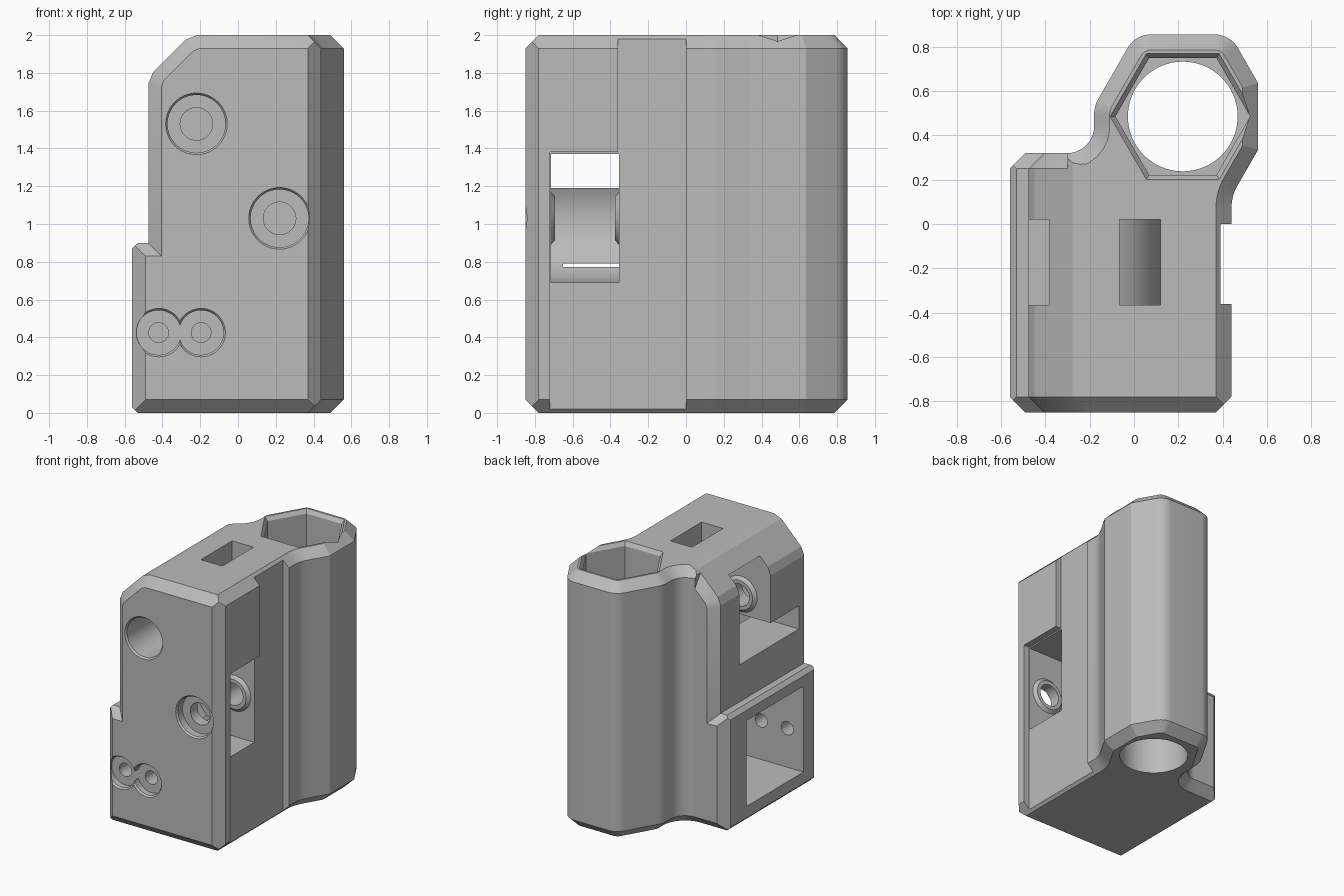
import bpy, bmesh
from math import sin, cos, tan, radians, pi
from mathutils import Vector, Matrix

default = bpy.data.objects.get("Cube")
if default:
    bpy.data.objects.remove(default, do_unlink=True)

C = 0.07                      # main chamfer size
SEG = 64
grey = bpy.data.materials.new("plain_grey")
grey.use_nodes = True
grey.diffuse_color = (0.5, 0.5, 0.5, 1)
grey.node_tree.nodes["Principled BSDF"].inputs["Base Color"].default_value = (0.5, 0.5, 0.5, 1)


def finish(name, bm):
    bmesh.ops.remove_doubles(bm, verts=bm.verts, dist=1e-5)
    bmesh.ops.recalc_face_normals(bm, faces=bm.faces)
    mesh = bpy.data.meshes.new(name)
    bm.to_mesh(mesh)
    bm.free()
    ob = bpy.data.objects.new(name, mesh)
    bpy.context.collection.objects.link(ob)
    return ob


def slice_off(bm, n, d):
    """Remove everything beyond the plane n.p = d and cap the opening."""
    n = Vector(n)
    geom = bm.verts[:] + bm.edges[:] + bm.faces[:]
    bmesh.ops.bisect_plane(bm, geom=geom, dist=1e-6, plane_co=n * (d / n.length_squared),
                           plane_no=n, clear_outer=True)
    bmesh.ops.holes_fill(bm, edges=[e for e in bm.edges if e.is_boundary], sides=0)


def block(name, lo, hi, chamfers=(), planes=()):
    """Box with chamfered edges; each chamfer is (direction, size)."""
    lo, hi = Vector(lo), Vector(hi)
    bm = bmesh.new()
    bmesh.ops.create_cube(bm, size=1, matrix=Matrix.Translation((lo + hi) / 2)
                          @ Matrix.Diagonal((*(hi - lo), 1)))
    for n, c in chamfers:
        reach = sum(max(n[i] * lo[i], n[i] * hi[i]) for i in range(3))
        slice_off(bm, n, reach - c)
    for n, d in planes:
        slice_off(bm, n, d)
    return finish(name, bm)


def rod(name, x, z, y0, y1, r0, r1=None):
    """Round solid running front to back."""
    bm = bmesh.new()
    bmesh.ops.create_cone(bm, cap_ends=True, segments=SEG, radius1=r0, radius2=r1 or r0, depth=y1 - y0,
                          matrix=Matrix.Translation((x, (y0 + y1) / 2, z)) @ Matrix.Rotation(-pi / 2, 4, 'X'))
    return finish(name, bm)


def loft(name, sections, planes=()):
    """Solid through matching outlines at rising heights."""
    bm = bmesh.new()
    rings = [[bm.verts.new((p[0], p[1], z)) for p in pts] for pts, z in sections]
    for a, b in zip(rings, rings[1:]):
        for i in range(len(a)):
            j = (i + 1) % len(a)
            bm.faces.new((a[i], a[j], b[j], b[i]))
    bm.faces.new(rings[0][::-1])
    bm.faces.new(rings[-1])
    for n, d in planes:
        slice_off(bm, n, d)
    return finish(name, bm)


def rounded(corners, steps=8):
    pts = []
    for i, (x, y, r) in enumerate(corners):
        p = Vector((x, y))
        if not r:
            pts.append(p)
            continue
        d1 = (Vector(corners[i - 1][:2]) - p).normalized()
        d2 = (Vector(corners[(i + 1) % len(corners)][:2]) - p).normalized()
        half = d1.angle(d2) / 2
        mid = p + (d1 + d2).normalized() * (r / sin(half))
        a, b = p + d1 * (r / tan(half)) - mid, p + d2 * (r / tan(half)) - mid
        pts += [mid + a.lerp(b, k / steps).normalized() * r for k in range(steps + 1)]
    return pts


def inset(pts, c):
    out = []
    for i, p in enumerate(pts):
        d1 = (p - pts[i - 1]).normalized()
        d2 = (pts[(i + 1) % len(pts)] - p).normalized()
        n1, n2 = Vector((-d1.y, d1.x)), Vector((-d2.y, d2.x))
        out.append(p + (n1 + n2) * (c / (1 + n1.dot(n2))))
    return out


def combine(target, tool, op):
    mod = target.modifiers.new("combine", 'BOOLEAN')
    mod.operation, mod.solver, mod.object = op, 'EXACT', tool
    bpy.context.view_layer.objects.active = target
    bpy.ops.object.modifier_apply(modifier=mod.name)
    bpy.data.objects.remove(tool, do_unlink=True)


# Main block, with a rounded slope on its upper left edge
slope, slope_ends = [], []
for angle, d in ((22.5, 1.1055), (45, 1.593), (67.5, 1.931)):
    n = (-cos(radians(angle)), 0, sin(radians(angle)))
    slope.append((n, d))
    slope_ends += [((n[0], -1, n[2]), d + 0.85 - C), ((n[0], 1, n[2]), d + 0.32 - C)]
edges = [(-1, -1, 0), (1, -1, 0), (-1, 1, 0), (0, -1, -1), (0, -1, 1),
         (0, 1, -1), (0, 1, 1), (1, 0, 1), (1, 0, -1)]
body = block("carriage_body", (-0.475, -0.85, 0), (0.44, 0.32, 2),
             [(n, C) for n in edges], slope + slope_ends)

# Lower left step
step_edges = [((-1, y, 0), C) for y in (-1, 1)] + [((0, y, z), C) for y in (-1, 1) for z in (-1, 1)]
step_edges += [((-1, 0, z), 0.03) for z in (-1, 1)]
combine(body, block("side_step", (-0.56, -0.85, 0), (-0.3, 0.32, 0.9), step_edges), 'UNION')

# Rear rod housing, blended into the block
outline = rounded([(0.44, -0.1, 0), (0.44, 0.127, 0.2), (0.56, 0.335, 0), (0.56, 0.635, 0),
                   (0.4335, 0.855, 0.12), (0.0065, 0.855, 0.12), (-0.18, 0.532, 0.15),
                   (-0.18, 0.32, 0.12), (-0.301, 0.32, 0), (-0.301, -0.1, 0)])
inner = inset(outline, C)
inner[-2], inner[-1] = Vector((-0.301, 0.32 - C)), Vector((-0.301, -0.1))
combine(body, loft("rod_housing", [(inner, 0), (outline, C), (outline, 2 - C), (inner, 2)], slope), 'UNION')


# Bore with a hexagonal upper socket
def ring(r, sides):
    return [(0.22 + r * cos(2 * pi * k / sides), 0.485 + r * sin(2 * pi * k / sides)) for k in range(sides)]


combine(body, loft("bore", [(ring(0.2475, SEG), -0.1), (ring(0.2475, SEG), 2.1)]), 'DIFFERENCE')
combine(body, loft("hex_socket", [(ring(0.304, 6), 1.0), (ring(0.304, 6), 1.97),
                                  (ring(0.328, 6), 2.0), (ring(0.328, 6), 2.1)]), 'DIFFERENCE')

# Shallow right recess, belt channels and the left pocket
for lo, hi in (
        ((0.39, -0.36, -0.1), (1, 0, 2.1)),
        ((0.39, -0.72, -0.1), (1, -0.2, 1.38)),
        ((0.22, -0.715, 0.69), (1, -0.355, 1.37)),
        ((-1, -0.715, 1.19), (0.22, -0.355, 1.37)),
        ((-1, -0.365, 1.19), (-0.22, 0.02, 1.87)),
        ((-0.065, -0.365, 1.53), (0.12, 0.02, 2.1)),
        ((-1, -0.65, 0.12), (0.0, 0.05, 0.79))):
    combine(body, block("channel", lo, hi), 'DIFFERENCE')

# Round pulley chambers with raised washers on both walls
pulleys = [(0.22, 1.03, -0.715, -0.355, -0.78, -0.05), (-0.22, 1.53, -0.365, 0.02, -0.5, 0.2)]
for x, z, y0, y1, seat, end in pulleys:
    combine(body, rod("chamber", x, z, y0, y1, 0.34), 'DIFFERENCE')
for x, z, y0, y1, seat, end in pulleys:
    combine(body, rod("washer", x, z, y0 - 0.01, y0 + 0.022, 0.15, 0.115), 'UNION')
    combine(body, rod("washer", x, z, y1 - 0.022, y1 + 0.01, 0.115, 0.15), 'UNION')

# Counterbored screw holes in the front
screws = [(x, z, seat, end, 0.153, 0.086) for x, z, y0, y1, seat, end in pulleys]
screws += [(x, 0.425, -0.79, -0.5, 0.118, 0.052) for x in (-0.42, -0.195)]
for x, z, seat, end, r, shaft in screws:
    combine(body, rod("screw_rim", x, z, -0.87, -0.835, r + 0.025, r - 0.001), 'DIFFERENCE')
    combine(body, rod("screw_head", x, z, -0.95, seat, r), 'DIFFERENCE')
    combine(body, rod("screw_shaft", x, z, -0.96, end, shaft), 'DIFFERENCE')

body.data.materials.clear()
body.data.materials.append(grey)
for poly in body.data.polygons:
    poly.material_index = 0
bpy.ops.object.select_all(action='DESELECT')
body.select_set(True)
bpy.context.view_layer.objects.active = body
bpy.ops.object.shade_smooth_by_angle(angle=radians(20))
